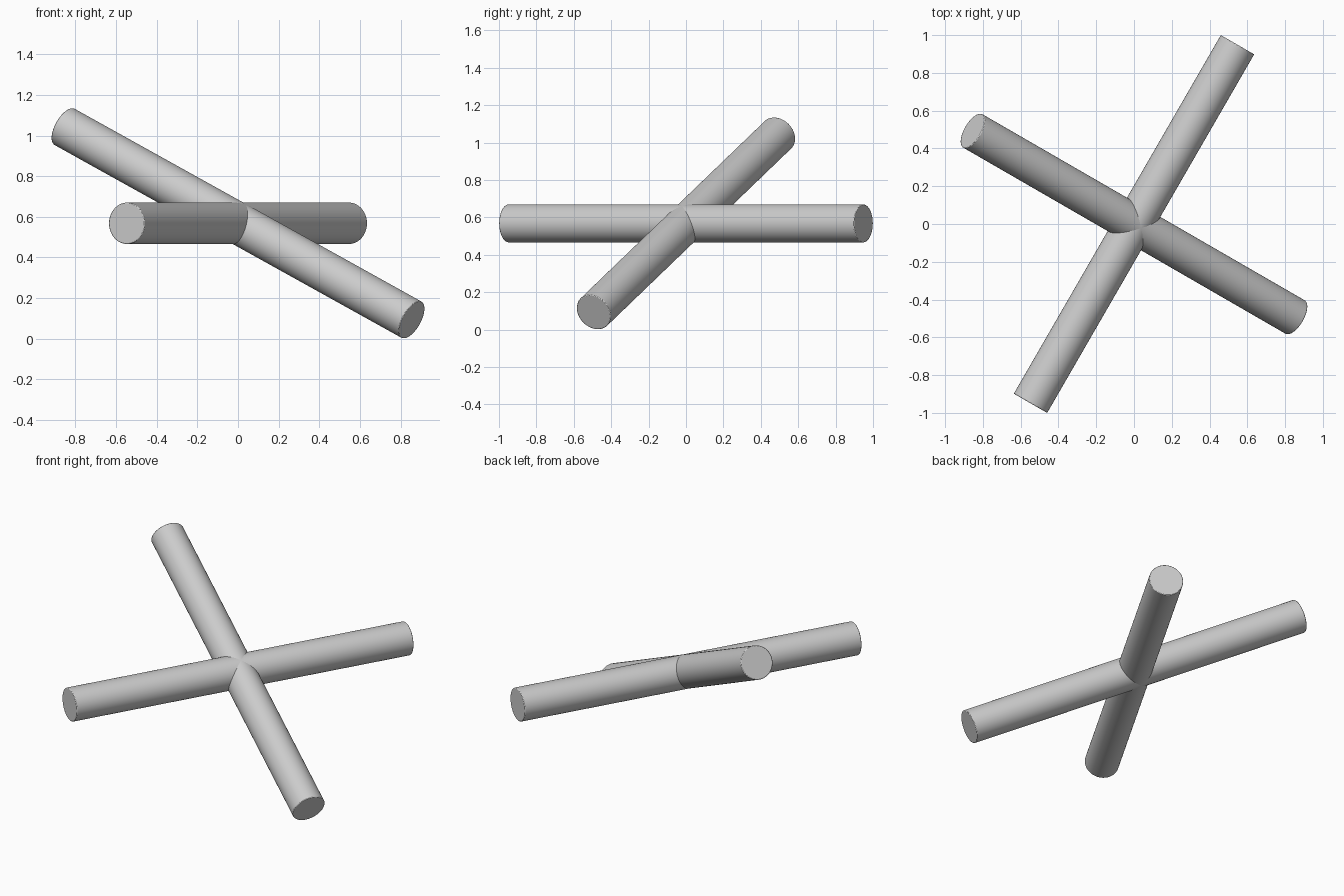
import bpy
import math
from mathutils import Vector

RADIUS = 0.102
HALF_LENGTH = 1.096
CENTRE = Vector((0, 0, 0.568))

cube = bpy.data.objects.get("Cube")
if cube:
    bpy.data.objects.remove(cube, do_unlink=True)

# Single grey finish
grey = bpy.data.materials.new("plain grey")
grey.use_nodes = True
colour = (0.6, 0.6, 0.6, 1)
grey.diffuse_color = colour
grey.node_tree.nodes["Principled BSDF"].inputs["Base Color"].default_value = colour


def add_bar(name, heading, slope):
    """Round bar through the centre, aimed by heading and slope in degrees."""
    h, s = math.radians(heading), math.radians(slope)
    axis = Vector((math.cos(s) * math.cos(h), math.cos(s) * math.sin(h), math.sin(s)))
    bpy.ops.mesh.primitive_cylinder_add(
        vertices=64, radius=RADIUS, depth=2 * HALF_LENGTH, location=CENTRE,
        rotation=axis.to_track_quat('Z', 'Y').to_euler())
    bar = bpy.context.object
    bar.name = name
    bar.data.materials.append(grey)
    bpy.ops.object.shade_smooth_by_angle(angle=math.radians(30))
    # Slightly eased rims
    bevel = bar.modifiers.new("eased_rim", 'BEVEL')
    bevel.width = 0.004
    bevel.segments = 2
    bevel.limit_method = 'ANGLE'
    bevel.angle_limit = math.radians(40)
    return bar


# Level bar and the sloping bar that crosses it
add_bar("level_bar", 60, 0)
add_bar("sloping_bar", -30, -25.7)
